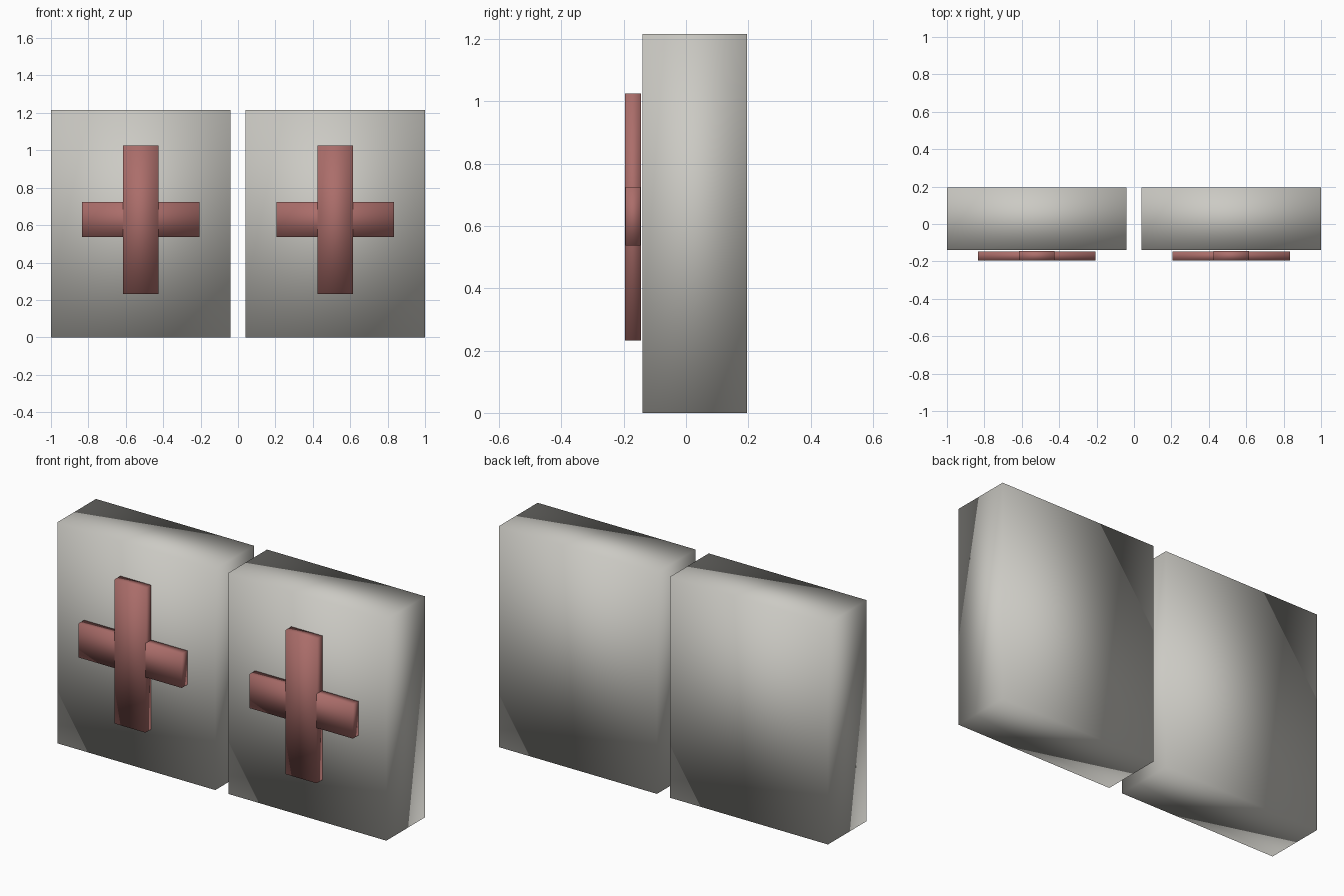
import bpy
from mathutils import Vector

cube = bpy.data.objects.get("Cube")
if cube:
    bpy.data.objects.remove(cube, do_unlink=True)


def make_material(name, rgb):
    mat = bpy.data.materials.new(name)
    mat.use_nodes = True
    color = (*rgb, 1)
    mat.diffuse_color = color
    mat.node_tree.nodes["Principled BSDF"].inputs["Base Color"].default_value = color
    return mat


def box(name, low, high, mat):
    """Smooth-shaded box spanning two opposite corners."""
    low, high = Vector(low), Vector(high)
    bpy.ops.mesh.primitive_cube_add(size=1)
    obj = bpy.context.object
    obj.name = obj.data.name = name
    for v in obj.data.vertices:
        v.co = (low + high) / 2 + v.co * (high - low)
    obj.data.materials.append(mat)
    bpy.ops.object.shade_smooth()
    return obj


grey = make_material("warm grey", (0.60, 0.59, 0.55))
red = make_material("dull red", (0.41, 0.155, 0.145))

centre = 0.52
for side, x in (("left", centre), ("right", -centre)):
    # Thick upright panel
    box(side + "_panel", (x - 0.48, -0.14, 0), (x + 0.48, 0.195, 1.215), grey)
    # Cross floating just in front; the arms sit a hair behind the upright
    box(side + "_cross_upright", (x - 0.094, -0.195, 0.233), (x + 0.094, -0.145, 1.025), red)
    box(side + "_cross_arms", (x - 0.314, -0.194, 0.537), (x + 0.314, -0.146, 0.724), red)
